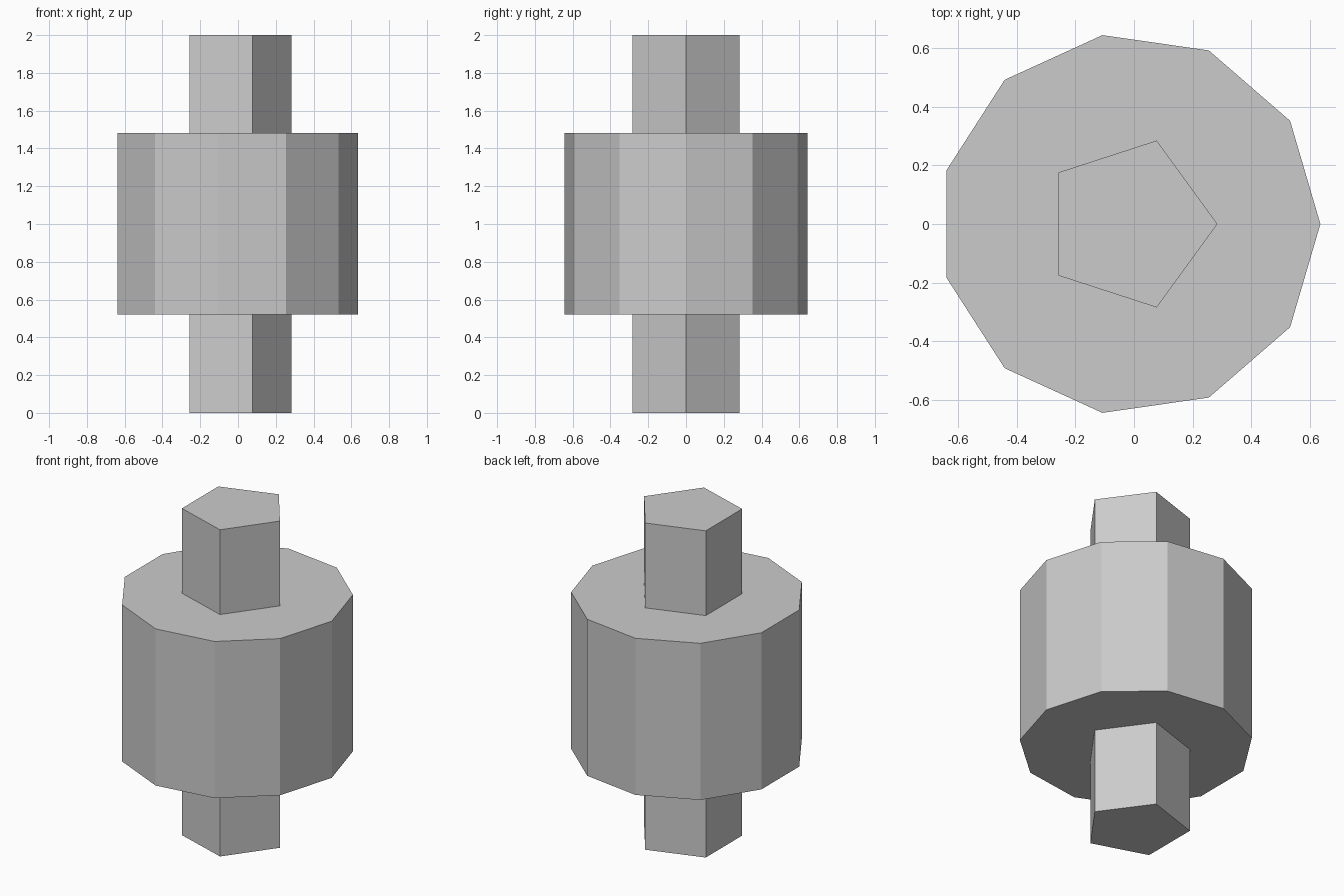
import bpy

# Remove the default cube
cube = bpy.data.objects.get("Cube")
if cube:
    bpy.data.objects.remove(cube, do_unlink=True)

# Single plain grey
GREY = (0.6, 0.6, 0.6, 1.0)
grey = bpy.data.materials.new("plain_grey")
grey.use_nodes = True
grey.diffuse_color = GREY
grey.node_tree.nodes["Principled BSDF"].inputs["Base Color"].default_value = GREY

AXIS_X = -0.015


def prism(name, sides, radius, bottom, top):
    """Upright prism with one corner pointing along +x."""
    bpy.ops.mesh.primitive_cylinder_add(
        vertices=sides, radius=radius, depth=top - bottom,
        location=(AXIS_X, 0, (top + bottom) / 2))
    obj = bpy.context.object
    obj.name = name
    # Put the first corner, which starts on +y, onto +x
    for v in obj.data.vertices:
        v.co.x, v.co.y = v.co.y, -v.co.x
    obj.data.materials.append(grey)
    return obj


# Wide drum with a five-sided shaft running through it
prism("drum", 11, 0.65, 0.522, 1.481)
prism("shaft", 5, 0.299, 0.0, 2.0)
